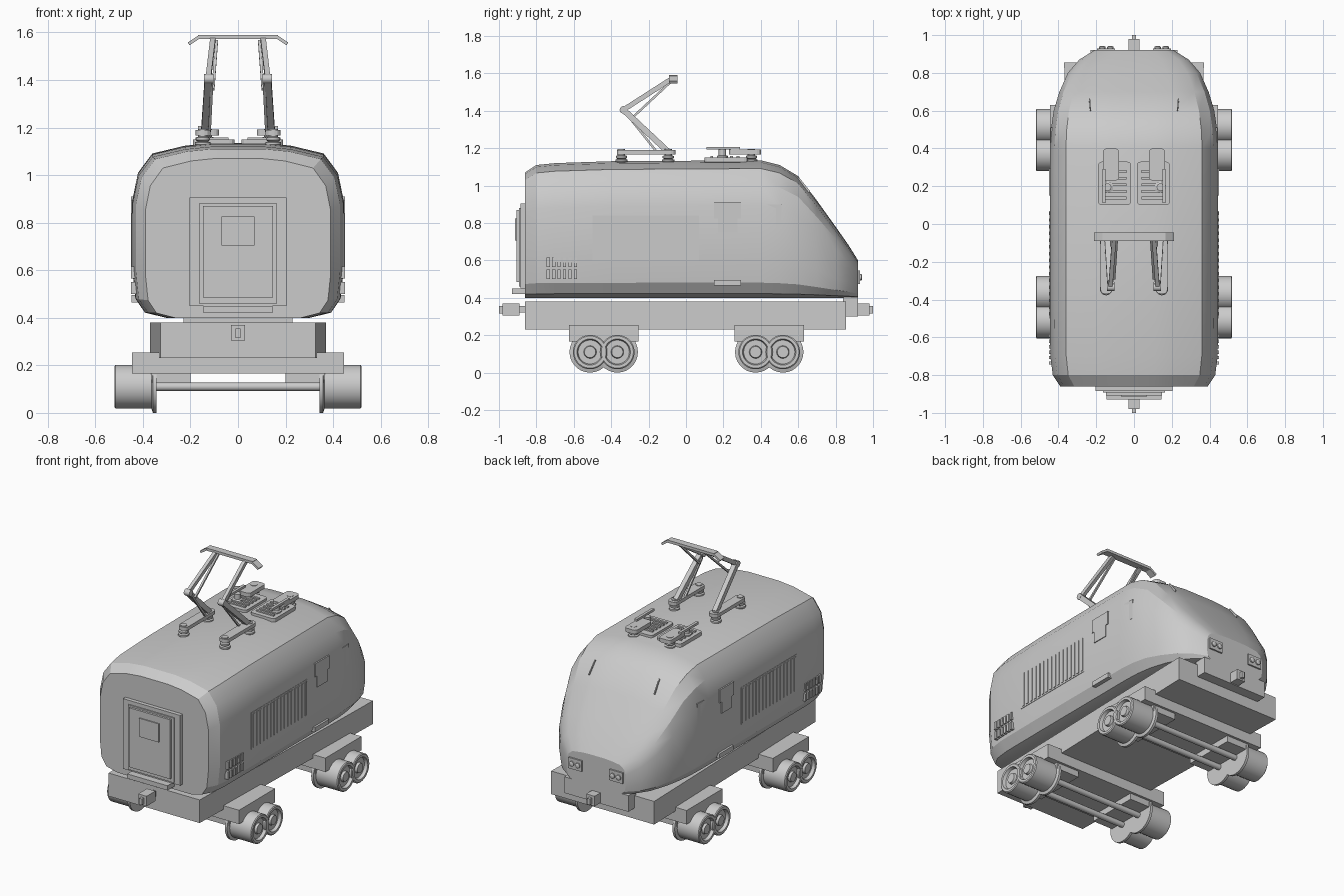
import bpy, bmesh, math
from mathutils import Vector

if "Cube" in bpy.data.objects:
    bpy.data.objects.remove(bpy.data.objects["Cube"], do_unlink=True)

GREY = (0.6, 0.6, 0.6, 1)
mat = bpy.data.materials.new("plain_grey")
mat.use_nodes = True
mat.diffuse_color = GREY
mat.node_tree.nodes["Principled BSDF"].inputs["Base Color"].default_value = GREY


def finish(name, bm, smooth=None):
    bmesh.ops.recalc_face_normals(bm, faces=bm.faces)
    mesh = bpy.data.meshes.new(name)
    bm.to_mesh(mesh)
    bm.free()
    mesh.materials.append(mat)
    ob = bpy.data.objects.new(name, mesh)
    bpy.context.collection.objects.link(ob)
    if smooth:
        bpy.ops.object.select_all(action='DESELECT')
        ob.select_set(True)
        bpy.context.view_layer.objects.active = ob
        bpy.ops.object.shade_smooth_by_angle(angle=math.radians(smooth))
    return ob


def loft(name, rings, smooth=None):
    bm = bmesh.new()
    loops = [[bm.verts.new(p) for p in ring] for ring in rings]
    n = len(loops[0])
    for a, b in zip(loops, loops[1:]):
        for i in range(n):
            j = (i + 1) % n
            bm.faces.new((a[i], a[j], b[j], b[i]))
    bm.faces.new(loops[0])
    bm.faces.new(loops[-1])
    return finish(name, bm, smooth)


def box(name, x, y, z, bevel=0):
    bm = bmesh.new()
    bmesh.ops.create_cube(bm, size=1)
    for v in bm.verts:
        v.co = [r[0] + (c + 0.5) * (r[1] - r[0]) for c, r in zip(v.co, (x, y, z))]
    if bevel:
        edges = [e for e in bm.edges
                 if abs(e.verts[0].co.z - e.verts[1].co.z) > 1e-4]
        bmesh.ops.bevel(bm, geom=edges, offset=bevel, segments=3,
                        profile=0.5, affect='EDGES')
    return finish(name, bm)


def beam(name, a, b, w, h):
    """Rectangular bar from a to b."""
    a, b = Vector(a), Vector(b)
    d = (b - a).normalized()
    side = d.cross(Vector((1, 0, 0)))
    if side.length < 0.5:
        side = Vector((0, 1, 0))
    side.normalize()
    up = d.cross(side).normalized()
    corners = [(1, 1), (-1, 1), (-1, -1), (1, -1)]
    return loft(name, [[p + up * i * w / 2 + side * j * h / 2
                        for i, j in corners] for p in (a, b)])


def turned(name, centre, profile, axis, n=24):
    """Solid of revolution from (radius, distance) pairs along x, y or z."""
    rings = []
    for r, d in profile:
        ring = []
        for i in range(n):
            t = 2 * math.pi * i / n
            u, v = r * math.cos(t), r * math.sin(t)
            p = {'x': (d, u, v), 'y': (u, d, v), 'z': (u, v, d)}[axis]
            ring.append(Vector(centre) + Vector(p))
        rings.append(ring)
    return loft(name, rings, 35)


def span(s, a, b):
    return (min(s * a, s * b), max(s * a, s * b))


# Body shell: rounded cross-section swept along y, tapering to the nose
half = [(0, 1), (.25, 1), (.5, .985), (.81, .94), (.945, .83), (1, .67),
        (1, .28), (.97, .11), (.88, .03), (.68, 0)]
stations = [(-.86, .39, 1.07), (-.8, .43, 1.11), (-.7, .443, 1.12),
            (-.4, .445, 1.13), (.4, .445, 1.135), (.5, .44, 1.11),
            (.6, .425, 1.05), (.7, .395, .92), (.8, .35, .78),
            (.87, .29, .68), (.92, .21, .60)]
outline = half + [(-x, z) for x, z in reversed(half[1:])]
loft("body_shell", [[(x * w, y, .4 + f * (top - .4)) for x, f in outline]
                    for y, w, top in stations], 25)

# Front door
box("door_frame", (-.205, .205), (-.885, -.85), (.45, .905))
box("door_surround", (-.165, .165), (-.893, -.88), (.46, .88))
box("door_panel", (-.148, .148), (-.907, -.88), (.485, .87))
box("door_window", (-.07, .07), (-.914, -.9), (.705, .825))
box("door_step", (-.145, .145), (-.93, -.85), (.42, .45))

# Chassis, narrowing slightly towards the front
loft("chassis", [[(-w, y, .23), (w, y, .23), (w, y, .38), (-w, y, .38)]
                 for y, w in ((-.86, .327), (.855, .37))])
box("nose_bumper", (-.23, .23), (.84, .92), (.30, .405))

# Couplers
for s, label in ((-1, "front"), (1, "rear")):
    box(label + "_coupler_shaft", (-.015, .015), span(s, .8, .93), (.32, .355))
    box(label + "_coupler_head", (-.03, .03), span(s, .89, .98), (.305, .37))
    box(label + "_coupler_tip", (-.01, .01), span(s, .97, 1), (.315, .355))

# Bogies with wheels
wheel_profile = [(.11, .342), (.11, .358), (.092, .364), (.092, .515),
                 (.086, .52), (.07, .52), (.064, .50), (.034, .50),
                 (.03, .515), (.012, .515)]
for centre, label in ((-.44, "front"), (.445, "rear")):
    box(label + "_bogie_frame", (-.445, .445), (centre - .185, centre + .185),
        (.165, .255))
    for s in (-1, 1):
        box(label + "_bogie_block", span(s, .2, .365),
            (centre - .17, centre + .17), (.125, .17))
    for dy in (-.073, .073):
        pos = (0, centre + dy, .11)
        turned(label + "_axle", pos, [(.018, -.36), (.018, .36)], 'x', 12)
        for s in (-1, 1):
            turned(label + "_wheel", pos,
                   [(r, d * s) for r, d in wheel_profile], 'x', 28)

# Side details, repeated on both sides
for s in (-1, 1):
    side = span(s, .42, .449)
    box("side_window", span(s, .42, .45), (.15, .295), (.825, .91))
    box("side_window_lower", span(s, .42, .45), (.17, .275), (.75, .83))
    box("cab_window", span(s, .4, .441), (.36, .51), (.77, .90))
    box("door_sill", span(s, .4, .447), (.15, .295), (.465, .495))
    box("grille_panel", span(s, .42, .447), (-.5, .07), (.6, .84))
    for i in range(16):
        y = -.485 + i * .0355
        box("grille_slat", span(s, .43, .451), (y, y + .018), (.61, .83))
    for i in range(6):
        y = -.745 + i * .029
        for z in (.5, .565):
            box("vent_slat", span(s, .42, .45), (y, y + .017), (z, z + .05))

    # Headlights and wipers on the nose
    box("headlight_plate", span(s, .1, .195), (.86, .93), (.475, .545))
    for x in (.125, .168):
        turned("headlight_lamp", (s * x, 0, .51),
               [(.017, .92), (.017, .938), (.011, .942)], 'y', 12)
    beam("wiper", (s * .23, .60, 1.04), (s * .235, .66, .965), .006, .012)

    # Roof equipment
    box("roof_panel", span(s, .015, .19), (.1, .33), (1.11, 1.15), .02)
    for i in range(5):
        y = .13 + i * .035
        box("roof_panel_rib", span(s, .04, .165), (y, y + .015), (1.14, 1.158))
    box("roof_equipment_bar", span(s, .08, .165), (.23, .4), (1.167, 1.193), .02)
    box("roof_contact_bar", span(s, .15, .168), (.11, .29), (1.192, 1.207))
    # Stacked insulators under the roof gear
    stack = [(.02, 1.11), (.033, 1.128), (.033, 1.138), (.022, 1.142),
             (.03, 1.148), (.03, 1.158), (.02, 1.162), (.02, 1.195)]
    for x, y in ((.13, .35), (.14, .195), (.148, -.345), (.148, -.095)):
        turned("roof_insulator", (s * x, y, 0), stack, 'z', 16)

    # Pantograph base and arms
    box("pantograph_base", span(s, .115, .178), (-.37, -.055), (1.167, 1.19), .025)
    elbow = (s * .125, -.335, 1.405)
    beam("pantograph_lower_arm", (s * .14, -.1, 1.185), elbow, .03, .032)
    beam("pantograph_upper_arm", elbow, (s * .105, -.07, 1.575), .022, .026)
    beam("pantograph_lower_rod", (s * .12, -.16, 1.185), (s * .11, -.32, 1.385),
         .012, .012)
    beam("pantograph_upper_rod", (s * .105, -.29, 1.36), (s * .09, -.07, 1.565),
         .012, .012)
    turned("pantograph_elbow", (s * .122, -.335, 1.405),
           [(.02, -.02), (.02, .02)], 'x', 12)
    beam("pantograph_horn", (s * .163, -.068, 1.582), (s * .208, -.068, 1.552),
         .014, .045)

# Pantograph contact strip
box("pantograph_contact_strip", (-.168, .168), (-.09, -.045), (1.573, 1.59))
